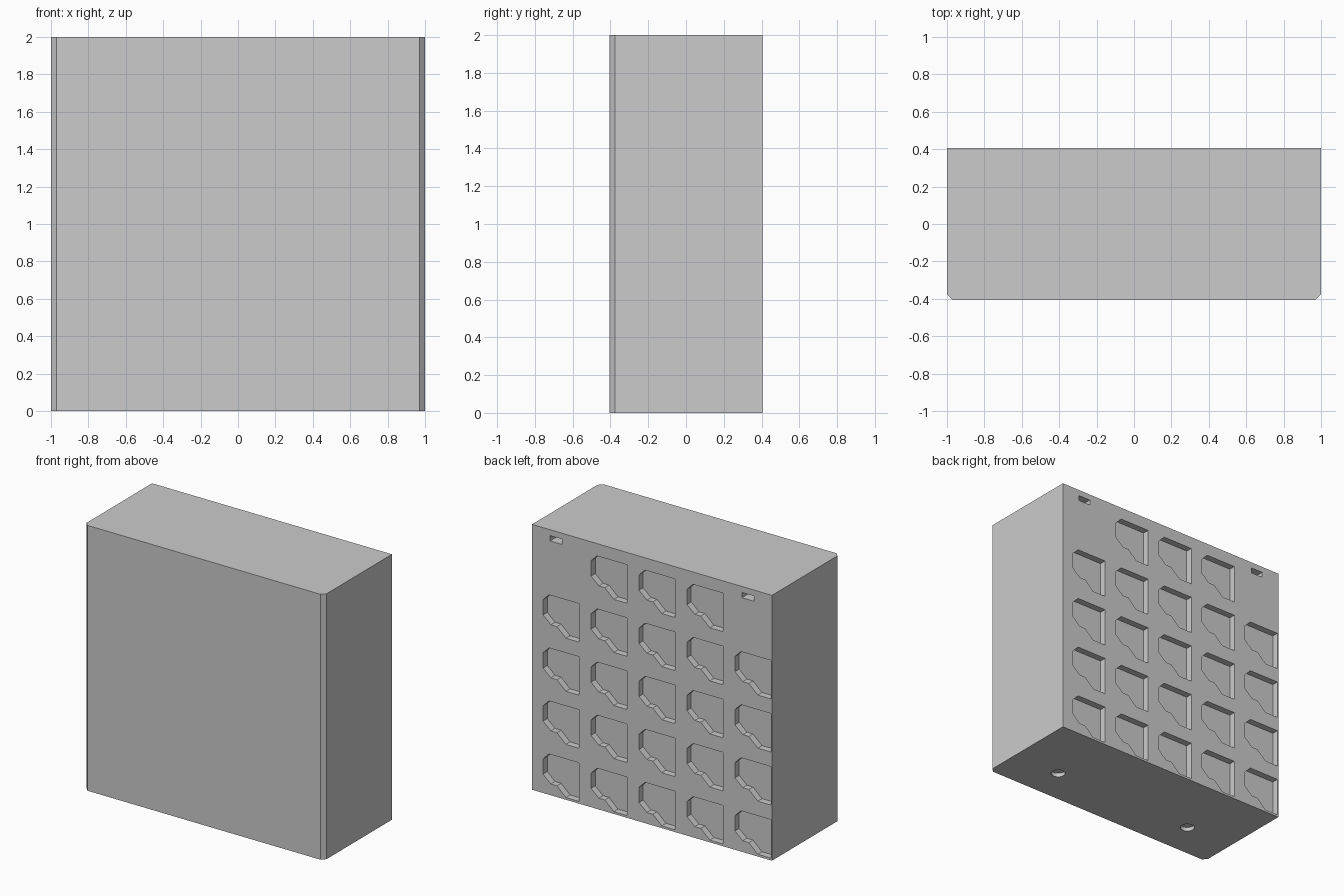
import bpy
import bmesh
import math
from mathutils import Vector

cube = bpy.data.objects.get("Cube")
if cube:
    bpy.data.objects.remove(cube, do_unlink=True)

HALF_W, HALF_D, HEIGHT = 1.0, 0.405, 2.0
CHAMFER = 0.03
PITCH = 0.4
POCKET_DEPTH = 0.05
OUT = 0.05  # how far cutters stick out of the body

grey = bpy.data.materials.new("light grey")
grey.use_nodes = True
grey.diffuse_color = (0.6, 0.6, 0.6, 1)
grey.node_tree.nodes["Principled BSDF"].inputs["Base Color"].default_value = (0.6, 0.6, 0.6, 1)


def add_prism(bm, points, direction):
    """Closed prism from an outline swept along a direction."""
    face = bm.faces.new([bm.verts.new(p) for p in points])
    swept = bmesh.ops.extrude_face_region(bm, geom=[face], use_keep_orig=True)
    moved = [g for g in swept["geom"] if isinstance(g, bmesh.types.BMVert)]
    bmesh.ops.translate(bm, verts=moved, vec=Vector(direction))


def make_object(name, bm):
    bmesh.ops.recalc_face_normals(bm, faces=bm.faces)
    mesh = bpy.data.meshes.new(name)
    bm.to_mesh(mesh)
    bm.free()
    mesh.materials.append(grey)
    obj = bpy.data.objects.new(name, mesh)
    bpy.context.collection.objects.link(obj)
    return obj


def cut(target, cutter):
    """Subtract the cutter from the target, then discard it."""
    cutter.hide_render = True
    mod = target.modifiers.new("cut", 'BOOLEAN')
    mod.operation = 'DIFFERENCE'
    mod.solver = 'EXACT'
    mod.object = cutter
    bpy.context.view_layer.objects.active = target
    bpy.ops.object.modifier_apply(modifier=mod.name)
    bpy.data.objects.remove(cutter, do_unlink=True)


# Block with two chamfered front edges
right_side = [(HALF_W - CHAMFER, -HALF_D), (HALF_W, CHAMFER - HALF_D), (HALF_W, HALF_D)]
outline = right_side + [(-x, y) for x, y in reversed(right_side)]
bm = bmesh.new()
add_prism(bm, [(x, y, 0) for x, y in outline], (0, 0, HEIGHT))
body = make_object("storage_block", bm)

# Grid of shaped pockets in the back; the two top corners stay solid
pocket = [(0, 0.05), (0.05, 0), (0.3, 0), (0.3, 0.29), (0.19, 0.29),
          (0.115, 0.222), (0.065, 0.222), (0, 0.165)]
bm = bmesh.new()
for row in range(5):
    for col in range(5):
        if row == 0 and col in (0, 4):
            continue
        left = 0.908 - col * PITCH
        top = 1.907 - row * PITCH
        add_prism(bm, [(left - a, HALF_D + OUT, top - b) for a, b in pocket],
                  (0, -POCKET_DEPTH - OUT, 0))
cut(body, make_object("pocket_cutter", bm))

# Hanging slots near the top of the back
bm = bmesh.new()
for side in (-1, 1):
    corners = [(-0.05, -0.02), (0.05, -0.02), (0.05, 0.02), (-0.05, 0.02)]
    add_prism(bm, [(side * 0.8 + a, HALF_D + OUT, 1.935 + b) for a, b in corners],
              (0, -0.08 - OUT, 0))
cut(body, make_object("slot_cutter", bm))

# Shallow round holes in the underside
bm = bmesh.new()
for side in (-1, 1):
    ring = [math.tau * i / 32 for i in range(32)]
    add_prism(bm, [(side * 0.6 + 0.05 * math.cos(t), -0.125 + 0.05 * math.sin(t), -OUT) for t in ring],
              (0, 0, 0.03 + OUT))
cut(body, make_object("foot_hole_cutter", bm))

# Smooth the hole walls, keep every other edge crisp
bpy.ops.object.select_all(action='DESELECT')
body.select_set(True)
bpy.context.view_layer.objects.active = body
bpy.ops.object.shade_smooth_by_angle(angle=math.radians(25))
